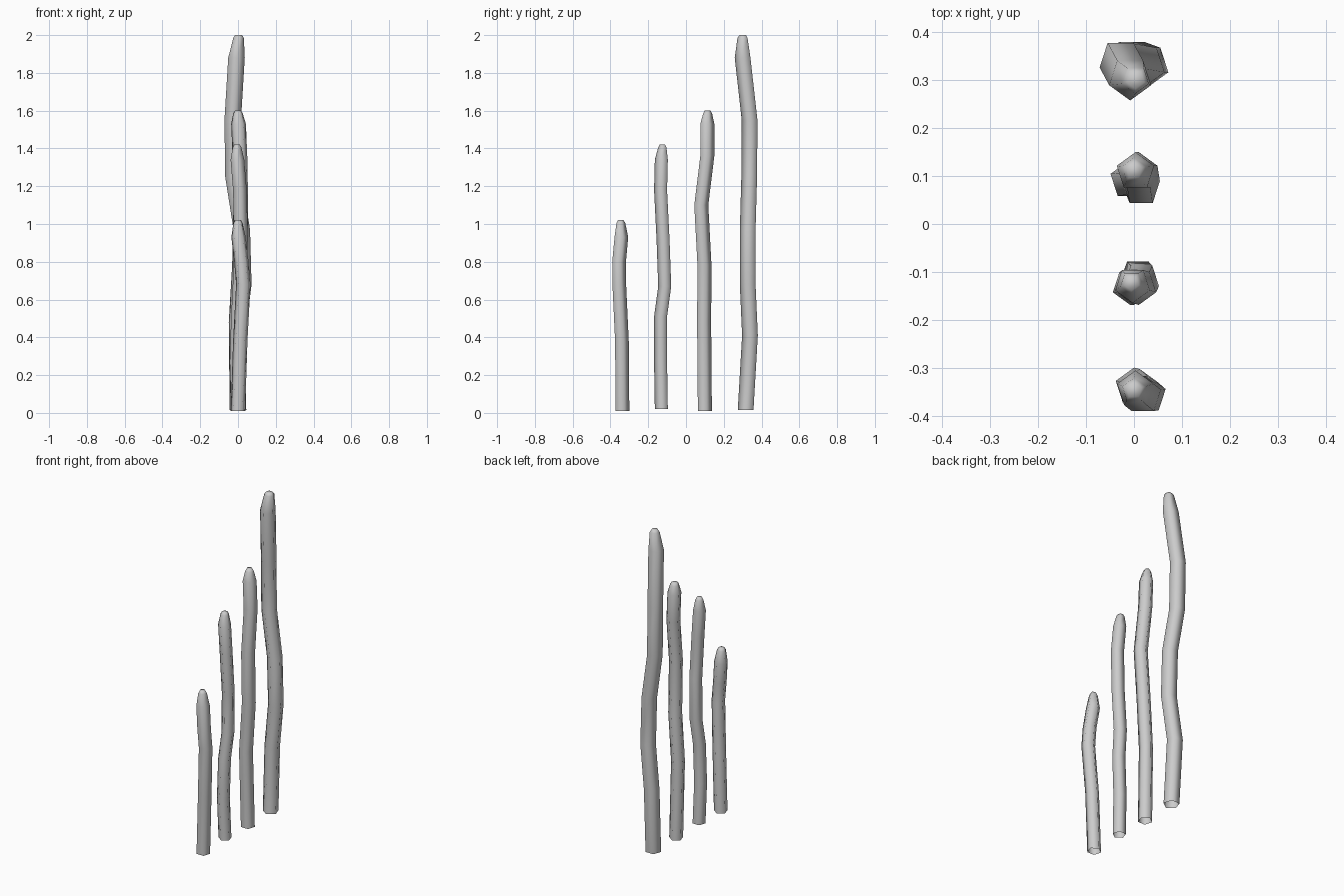
import bpy
import bmesh
import math

cube = bpy.data.objects.get("Cube")
if cube:
    bpy.data.objects.remove(cube, do_unlink=True)

SIDES = 5

grey = bpy.data.materials.new("stalk_grey")
grey.use_nodes = True
grey.diffuse_color = (0.6, 0.6, 0.6, 1)
grey.node_tree.nodes["Principled BSDF"].inputs["Base Color"].default_value = (0.6, 0.6, 0.6, 1)


def make_stalk(name, radius, turn, path):
    """Sweep a five-sided ring along a wobbly path, open below, blunt tip on top."""
    bm = bmesh.new()
    rings = []
    tip = path[-1]
    # The last path point is the narrowed tip, followed by a small flat crown
    levels = [(p, radius) for p in path[:-1]]
    levels.append(((tip[0], tip[1], tip[2] - 0.015), radius * 0.64))
    levels.append((tip, radius * 0.42))
    for (x, y, z), r in levels:
        ring = []
        for i in range(SIDES):
            a = turn + math.tau * i / SIDES
            ring.append(bm.verts.new((x + r * math.cos(a), y + r * math.sin(a), z)))
        rings.append(ring)
    for low, high in zip(rings, rings[1:]):
        for i in range(SIDES):
            j = (i + 1) % SIDES
            bm.faces.new((low[i], low[j], high[j], high[i]))
    bm.faces.new(rings[-1])
    for face in bm.faces:
        face.smooth = True
    mesh = bpy.data.meshes.new(name)
    bm.to_mesh(mesh)
    bm.free()
    mesh.materials.append(grey)
    obj = bpy.data.objects.new(name, mesh)
    bpy.context.collection.objects.link(obj)
    return obj


BACK, FRONT = math.pi / 2, -math.pi / 2

# Shortest stalk, at the front
make_stalk("short_stalk", 0.04, BACK, [
    (0, -0.34, 0.01), (0.012, -0.343, 0.38), (0.028, -0.357, 0.68),
    (0.018, -0.358, 0.8), (0.003, -0.346, 0.93), (0, -0.347, 1.02)])

# Second stalk
make_stalk("medium_stalk", 0.038, FRONT, [
    (0, -0.127, 0.02), (-0.008, -0.131, 0.27), (0, -0.131, 0.51),
    (0.008, -0.109, 0.67), (0.016, -0.118, 0.92), (0.01, -0.131, 1.18),
    (-0.003, -0.127, 1.34), (-0.005, -0.123, 1.42)])

# Third stalk
make_stalk("long_stalk", 0.041, BACK, [
    (0, 0.096, 0.01), (-0.01, 0.092, 0.48), (0.008, 0.094, 0.78),
    (0.015, 0.077, 1.1), (0.01, 0.109, 1.36), (0.003, 0.109, 1.53),
    (0, 0.112, 1.6)])

# Tallest stalk, at the back
make_stalk("tall_stalk", 0.046, FRONT, [
    (0, 0.32, 0.015), (-0.005, 0.343, 0.41), (0.028, 0.331, 0.68),
    (0.02, 0.331, 0.97), (-0.024, 0.339, 1.25), (-0.028, 0.341, 1.55),
    (-0.008, 0.304, 1.88), (0.003, 0.302, 2.0)])
